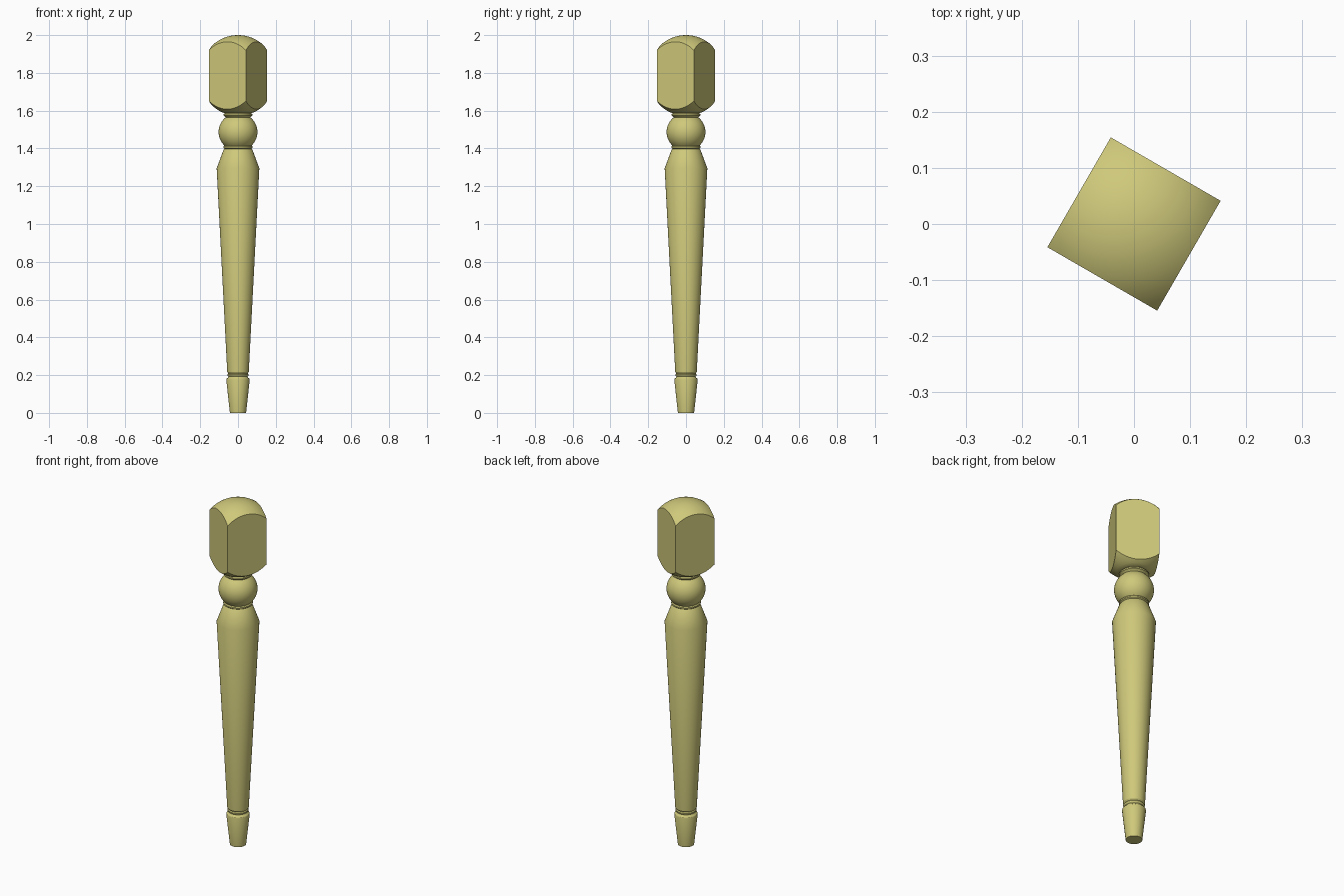
import bpy, bmesh, math
from mathutils import Matrix

cube = bpy.data.objects.get("Cube")
if cube:
    bpy.data.objects.remove(cube, do_unlink=True)

wood = bpy.data.materials.new("pale_wood")
wood.use_nodes = True
colour = (0.62, 0.58, 0.195, 1)
wood.diffuse_color = colour
wood.node_tree.nodes["Principled BSDF"].inputs["Base Color"].default_value = colour


def finish(name, bm):
    mesh = bpy.data.meshes.new(name)
    bmesh.ops.recalc_face_normals(bm, faces=bm.faces[:])
    bm.to_mesh(mesh)
    bm.free()
    mesh.materials.append(wood)
    obj = bpy.data.objects.new(name, mesh)
    bpy.context.collection.objects.link(obj)
    return obj


def turned(name, profile, steps=64):
    """Lathe a closed (radius, height) profile around z."""
    bm = bmesh.new()
    verts = [bm.verts.new((r, 0, z)) for r, z in profile]
    edges = [bm.edges.new(pair) for pair in zip(verts, verts[1:])]
    bmesh.ops.spin(bm, geom=verts + edges, axis=(0, 0, 1), cent=(0, 0, 0),
                   angle=math.tau, steps=steps)
    bmesh.ops.remove_doubles(bm, verts=bm.verts[:], dist=0.0001)
    return finish(name, bm)


def activate(obj):
    bpy.ops.object.select_all(action="DESELECT")
    obj.select_set(True)
    bpy.context.view_layer.objects.active = obj


def smooth(obj):
    activate(obj)
    bpy.ops.object.shade_smooth_by_angle(angle=math.radians(25))


def arc(cr, cz, rr, rz, start, end, n):
    """Points of an elliptical arc, angles in degrees."""
    return [(cr + rr * math.cos(a), cz + rz * math.sin(a))
            for a in (math.radians(start + (end - start) * i / n)
                      for i in range(n + 1))]


# Foot, tapered shaft, collar and ball turned as one piece
foot = [(0, 0), (0.043, 0), (0.062, 0.175), (0.06, 0.181)]
ankle = [(0.054, 0.186), (0.051, 0.192), (0.055, 0.197),
         (0.056, 0.203), (0.052, 0.209), (0.057, 0.217)]
shaft = [(0.113, 1.295), (0.077, 1.392)]
collar = [(0.071, 1.398), (0.078, 1.403), (0.078, 1.41), (0.073, 1.415)]
ball = arc(0, 1.487, 0.103, 0.1, -46, 51, 16)
neck = [(0.07, 1.57), (0.077, 1.574), (0.077, 1.582), (0.07, 1.586),
        (0.07, 1.61), (0, 1.61)]
smooth(turned("turned_leg", foot + ankle + shaft + collar + ball + neck))

# Square head block with domed ends: a turned blank cut by a square prism
dome = arc(0, 1.802, 0.198, 0.198, 30, 90, 18)
dome[-1] = (0, 2.0)
under = [(0, 1.588), (0.075, 1.588), (0.095, 1.596), (0.113, 1.608),
         (0.13, 1.621), (0.145, 1.635), (0.159, 1.65), (0.172, 1.667)]
block = turned("head_block", under + dome, 96)

bm = bmesh.new()
bmesh.ops.create_cube(bm, size=1)
bmesh.ops.transform(bm, verts=bm.verts[:], matrix=(
    Matrix.Translation((0, 0, 1.8)) @ Matrix.Rotation(math.radians(-30), 4, "Z")
    @ Matrix.Diagonal((0.226, 0.226, 0.8, 1))))
prism = finish("square_cutter", bm)
prism.hide_render = True

activate(block)
cut = block.modifiers.new("square", "BOOLEAN")
cut.operation = "INTERSECT"
cut.solver = "EXACT"
cut.object = prism
bpy.ops.object.modifier_apply(modifier=cut.name)
bpy.data.objects.remove(prism, do_unlink=True)
smooth(block)
